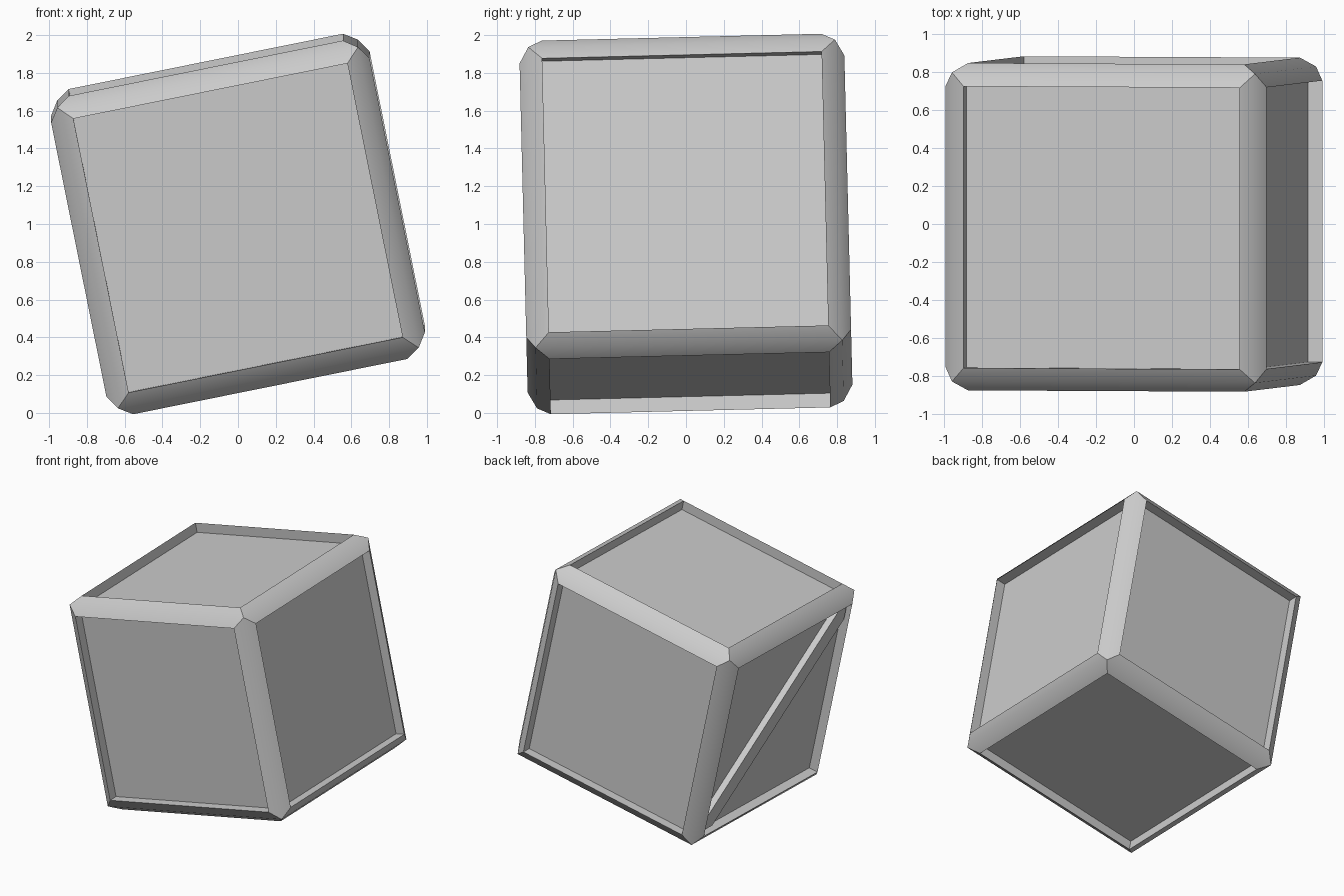
import bpy, bmesh, math
from mathutils import Matrix, Vector

if "Cube" in bpy.data.objects:
    bpy.data.objects.remove(bpy.data.objects["Cube"])

HALF = 0.812     # half size of the cube edges
BORDER = 0.102   # width of the frame around each panel
RAISE = 0.048    # how far the frame swells outwards
RECESS = 0.077   # depth of each panel below the frame
OPEN = HALF - BORDER

# the whole crate rests tilted
TILT = (Matrix.Translation((0, 0, 1.0))
        @ Matrix.Rotation(math.radians(1.4), 4, 'X')
        @ Matrix.Rotation(math.radians(-11.4), 4, 'Y'))

grey = bpy.data.materials.new("grey")
grey.diffuse_color = (0.6, 0.6, 0.6, 1)
grey.use_nodes = True
grey.node_tree.nodes["Principled BSDF"].inputs["Base Color"].default_value = grey.diffuse_color


def finish(bm, name):
    bmesh.ops.recalc_face_normals(bm, faces=bm.faces[:])
    bm.transform(TILT)
    mesh = bpy.data.meshes.new(name)
    bm.to_mesh(mesh)
    bm.free()
    obj = bpy.data.objects.new(name, mesh)
    bpy.context.collection.objects.link(obj)
    mesh.materials.append(grey)
    return obj


def push(faces, distance):
    for f in faces:
        out = f.calc_center_median().normalized()
        for v in f.verts:
            v.co += out * distance


# crate body: sloped frame and sunken panel on every side
bm = bmesh.new()
bmesh.ops.create_cube(bm, size=2 * HALF)
panels = bm.faces[:]
bmesh.ops.inset_individual(bm, faces=panels, thickness=BORDER, depth=0)
push(panels, RAISE)
panels = bmesh.ops.extrude_discrete_faces(bm, faces=panels)["faces"]
push(panels, -RECESS)
crate = finish(bm, "crate_body")
bpy.ops.object.select_all(action='DESELECT')
crate.select_set(True)
bpy.context.view_layer.objects.active = crate
bpy.ops.object.shade_smooth_by_angle(angle=math.radians(37))

# diagonal brace across the left panel
c, w = OPEN, 0.106
panel_x = -(HALF + RAISE - RECESS)
profile = [(c, -c), (c, -c + w), (-c + w, c), (-c, c), (-c, c - w), (c - w, -c)]
bm = bmesh.new()
base = bm.faces.new([bm.verts.new((panel_x, y, z)) for y, z in profile])
top = bmesh.ops.extrude_face_region(bm, geom=[base], use_keep_orig=True)["geom"]
bmesh.ops.translate(bm, vec=Vector((-0.05, 0, 0)),
                    verts=[v for v in top if isinstance(v, bmesh.types.BMVert)])
finish(bm, "diagonal_brace")
